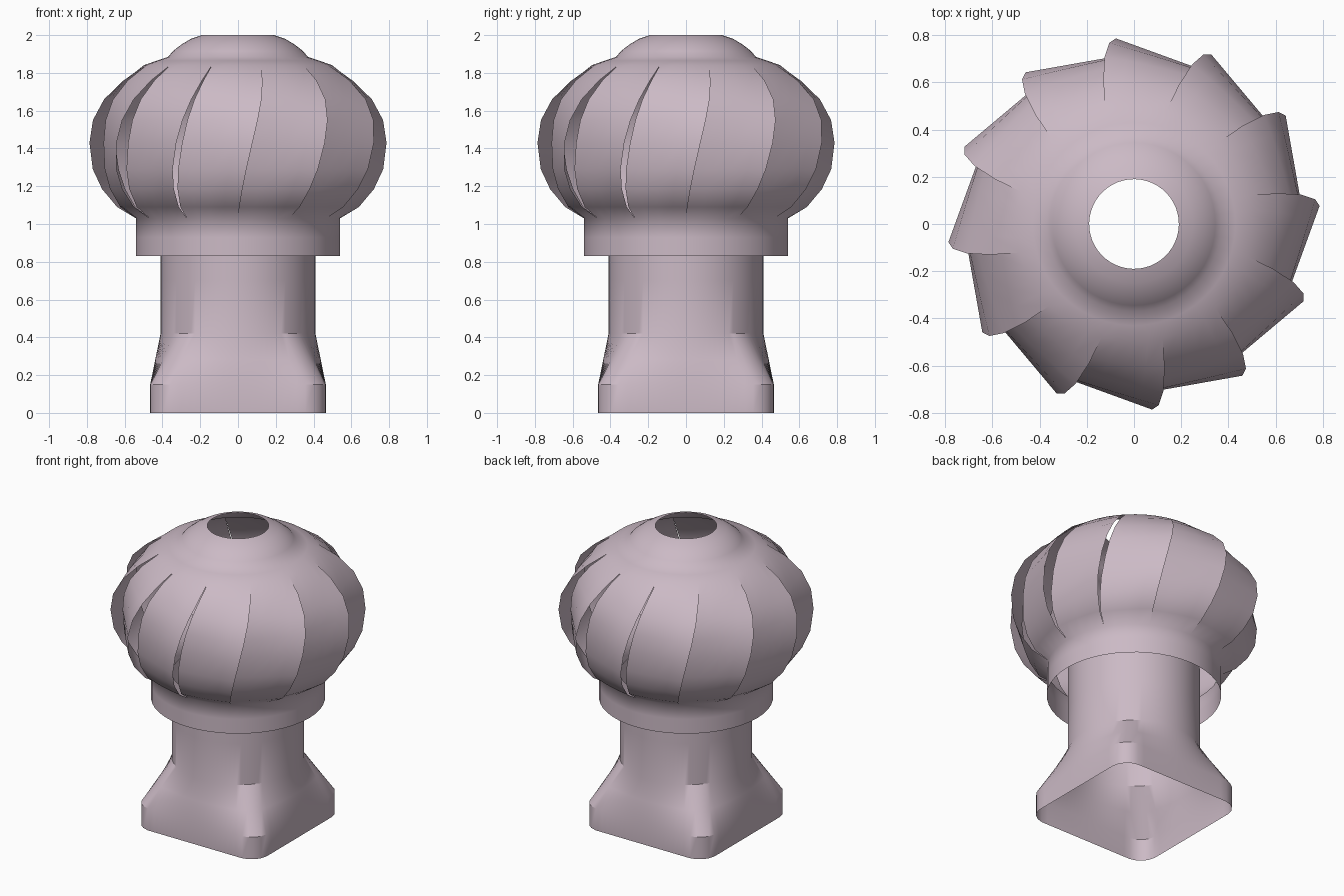
import bpy, bmesh, math

if "Cube" in bpy.data.objects:
    bpy.data.objects.remove(bpy.data.objects["Cube"])

mat = bpy.data.materials.new("mauve grey metal")
mat.diffuse_color = (0.60, 0.49, 0.56, 1.0)
mat.use_nodes = True
mat.node_tree.nodes["Principled BSDF"].inputs["Base Color"].default_value = mat.diffuse_color


def finish(name, bm, angle=None):
    bmesh.ops.remove_doubles(bm, verts=bm.verts, dist=0.0005)
    mesh = bpy.data.meshes.new(name)
    bm.to_mesh(mesh)
    bm.free()
    mesh.materials.append(mat)
    ob = bpy.data.objects.new(name, mesh)
    bpy.context.collection.objects.link(ob)
    bpy.ops.object.select_all(action='DESELECT')
    ob.select_set(True)
    bpy.context.view_layer.objects.active = ob
    if angle:
        bpy.ops.object.shade_smooth_by_angle(angle=math.radians(angle))
    else:
        bpy.ops.object.shade_smooth()
    return ob


def skin(bm, rows, closed=False):
    """Join rows of points (bottom to top, counterclockwise) with quads."""
    grid = [[bm.verts.new(p) for p in row] for row in rows]
    n = len(rows[0])
    for a, b in zip(grid, grid[1:]):
        for j in range(n if closed else n - 1):
            k = (j + 1) % n
            bm.faces.new((a[j], a[k], b[k], b[j]))


# --- duct: rounded square foot lofted into a round open pipe ---
HALF, CORNER, PIPE, SEG = 0.465, 0.12, 0.41, 96


def square_radius(a):
    a = abs((a + math.pi / 4) % (math.pi / 2) - math.pi / 4)
    c = HALF - CORNER
    if math.tan(a) <= c / HALF:
        return HALF / math.cos(a)
    d = c * (math.cos(a) + math.sin(a))
    return d + math.sqrt(max(0, d * d - 2 * c * c + CORNER ** 2))


rows = []
for z, f in ((0, 0), (0.15, 0), (0.285, 0.5), (0.42, 1), (0.7, 1), (1.0, 1)):
    row = []
    for j in range(SEG):
        a = 2 * math.pi * j / SEG
        r = square_radius(a) * (1 - f) + PIPE * f
        row.append((r * math.cos(a), r * math.sin(a), z))
    rows.append(row)
bm = bmesh.new()
skin(bm, rows, True)
finish("square_to_round_duct", bm, 30)

# --- turbine head: skirt, twelve twisted overlapping blades, cap ---
BLADES, COLS = 12, 4
STEP = 2 * math.pi / BLADES
skirt = [(0.54, 0.83), (0.54, 0.93), (0.54, 1.03)]
blade = [(0.54, 1.03), (0.64, 1.09), (0.72, 1.185), (0.77, 1.29), (0.79, 1.43),
         (0.775, 1.55), (0.72, 1.66), (0.62, 1.76), (0.50, 1.84)]
cap = [(0.50, 1.84), (0.43, 1.865), (0.37, 1.885), (0.345, 1.915),
       (0.30, 1.95), (0.25, 1.98), (0.19, 2.0)]


def head_row(r, z, k):
    t = min(1, max(0, (z - 1.03) / 0.81))
    lift = math.sin(math.pi * t)
    end = STEP * k + math.radians(8.6 * t + 5.4 * t * t)
    r_in = r - 0.075 * lift
    start = end - STEP
    flat = math.sqrt(max(0, lift))   # blades are flat across, ends are round
    row = []
    for j in range(COLS + 1):
        f = j / COLS
        a = start + STEP * f
        rr = r_in + (r - r_in) * f
        x = r_in * math.cos(start) * (1 - f) + r * math.cos(end) * f
        y = r_in * math.sin(start) * (1 - f) + r * math.sin(end) * f
        row.append((x * flat + rr * math.cos(a) * (1 - flat),
                    y * flat + rr * math.sin(a) * (1 - flat), z))
    return row


bm = bmesh.new()
for k in range(BLADES):
    for part in (skirt, blade, cap):
        skin(bm, [head_row(r, z, k) for r, z in part])
finish("turbine_head", bm)
